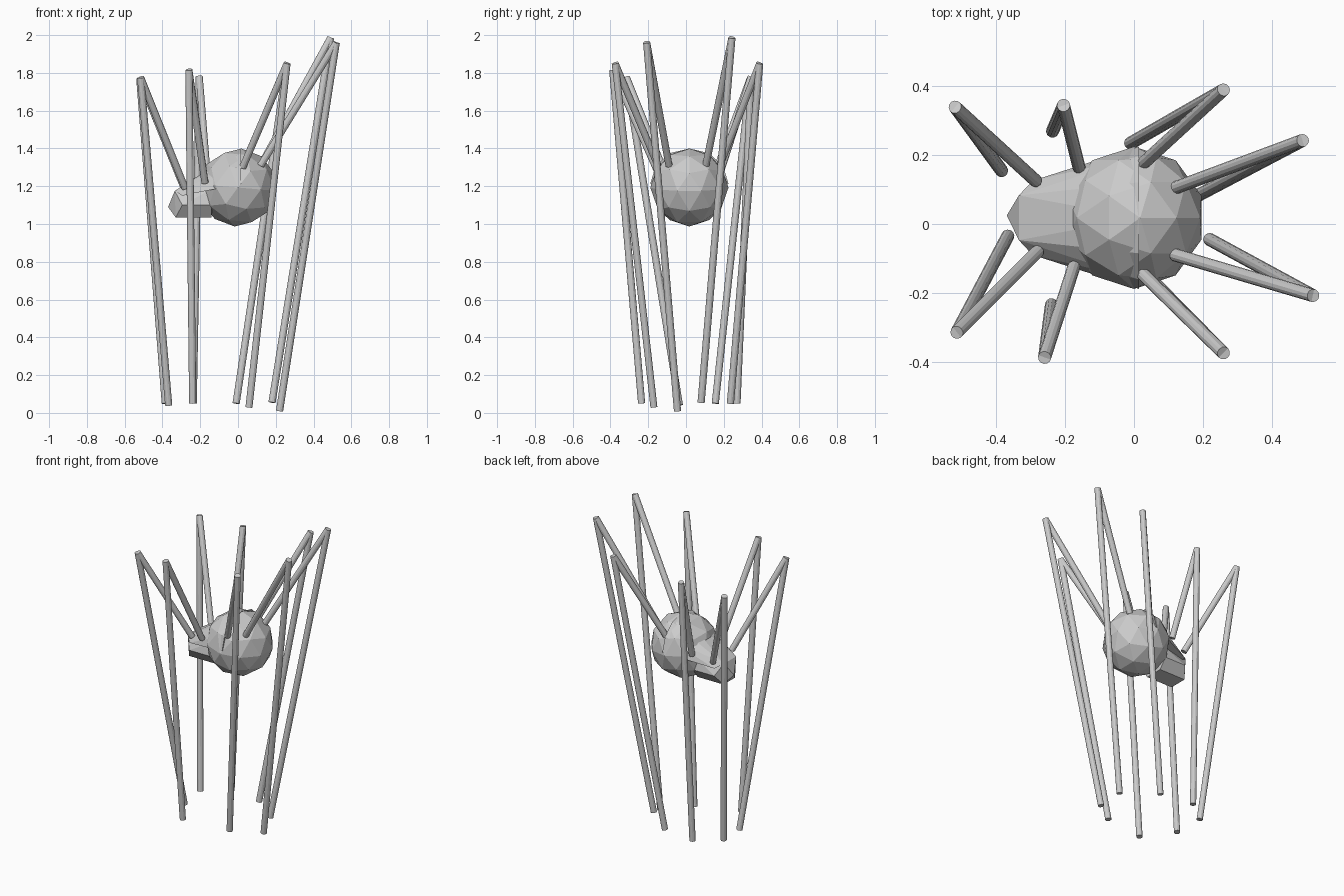
import bpy, bmesh, math
from mathutils import Vector

if "Cube" in bpy.data.objects:
    bpy.data.objects.remove(bpy.data.objects["Cube"])

CY = 0.018      # body centre line in y
CZ = 1.193      # body centre height
R = 0.207       # body radius


def mesh_object(name, bm):
    me = bpy.data.meshes.new(name)
    bm.to_mesh(me)
    bm.free()
    ob = bpy.data.objects.new(name, me)
    bpy.context.collection.objects.link(ob)
    return ob


def hull(name, points):
    bm = bmesh.new()
    for p in points:
        bm.verts.new(p)
    res = bmesh.ops.convex_hull(bm, input=bm.verts)
    loose = [v for v in bm.verts if not v.link_faces]
    bmesh.ops.delete(bm, geom=loose, context='VERTS')
    bmesh.ops.recalc_face_normals(bm, faces=bm.faces)
    return mesh_object(name, bm)


def both_sides(x, half, z):
    return [(x, CY + half, z), (x, CY - half, z)]


def rod(name, a, b, r=0.019):
    a, b = Vector(a), Vector(b)
    d = b - a
    bpy.ops.mesh.primitive_cylinder_add(vertices=12, radius=r, depth=d.length,
                                        location=(a + b) / 2)
    ob = bpy.context.object
    ob.name = name
    ob.rotation_euler = d.to_track_quat('Z', 'Y').to_euler()


# faceted round abdomen
bpy.ops.mesh.primitive_ico_sphere_add(subdivisions=2, radius=R, location=(0, CY, CZ),
                                      rotation=(0, math.radians(5), 0))
bpy.context.object.name = "abdomen"

# blocky head
head = [(-0.37, CY + 0.007, 1.09)]
for x, half, z in [(-0.335, 0.065, 1.175), (-0.33, 0.06, 1.035), (-0.295, 0.108, 1.1),
                   (-0.14, 0.108, 1.1), (-0.14, 0.06, 1.035), (-0.13, 0.09, 1.19)]:
    head += both_sides(x, half, z)
hull("head", head)

# sloping hood from the top of the abdomen down to the head
hood = []
for i in range(7):
    a = math.pi * i / 6
    hood.append((0.015, CY + R * math.cos(a), CZ + 0.02 + (R - 0.02) * math.sin(a)))
for x, half, z in [(-0.335, 0.065, 1.175), (-0.25, 0.07, 1.215), (-0.295, 0.108, 1.15)]:
    hood += both_sides(x, half, z)
hull("hood", hood)

# legs: hip, knee, foot
legs = {
    "left_leg_1": ((-0.285, 0.125, 1.19), (-0.52, 0.34, 1.77), (-0.385, 0.155, 0.05)),
    "left_leg_2": ((-0.16, 0.165, 1.22), (-0.205, 0.345, 1.78), (-0.237, 0.27, 0.05)),
    "left_leg_3": ((0.025, 0.175, 1.30), (0.26, 0.39, 1.85), (-0.01, 0.235, 0.05)),
    "left_leg_4": ((0.12, 0.105, 1.31), (0.49, 0.243, 1.985), (0.18, 0.08, 0.055)),
    "right_leg_1": ((-0.28, -0.08, 1.19), (-0.515, -0.315, 1.775), (-0.367, -0.035, 0.04)),
    "right_leg_2": ((-0.175, -0.125, 1.22), (-0.26, -0.388, 1.815), (-0.24, -0.235, 0.05)),
    "right_leg_3": ((0.025, -0.145, 1.30), (0.26, -0.375, 1.85), (0.058, -0.17, 0.03)),
    "right_leg_4": ((0.12, -0.09, 1.31), (0.52, -0.208, 1.96), (0.22, -0.045, 0.01)),
}
for name, (hip, knee, foot) in legs.items():
    rod(name + "_upper", hip, knee)
    rod(name + "_lower", knee, foot)
